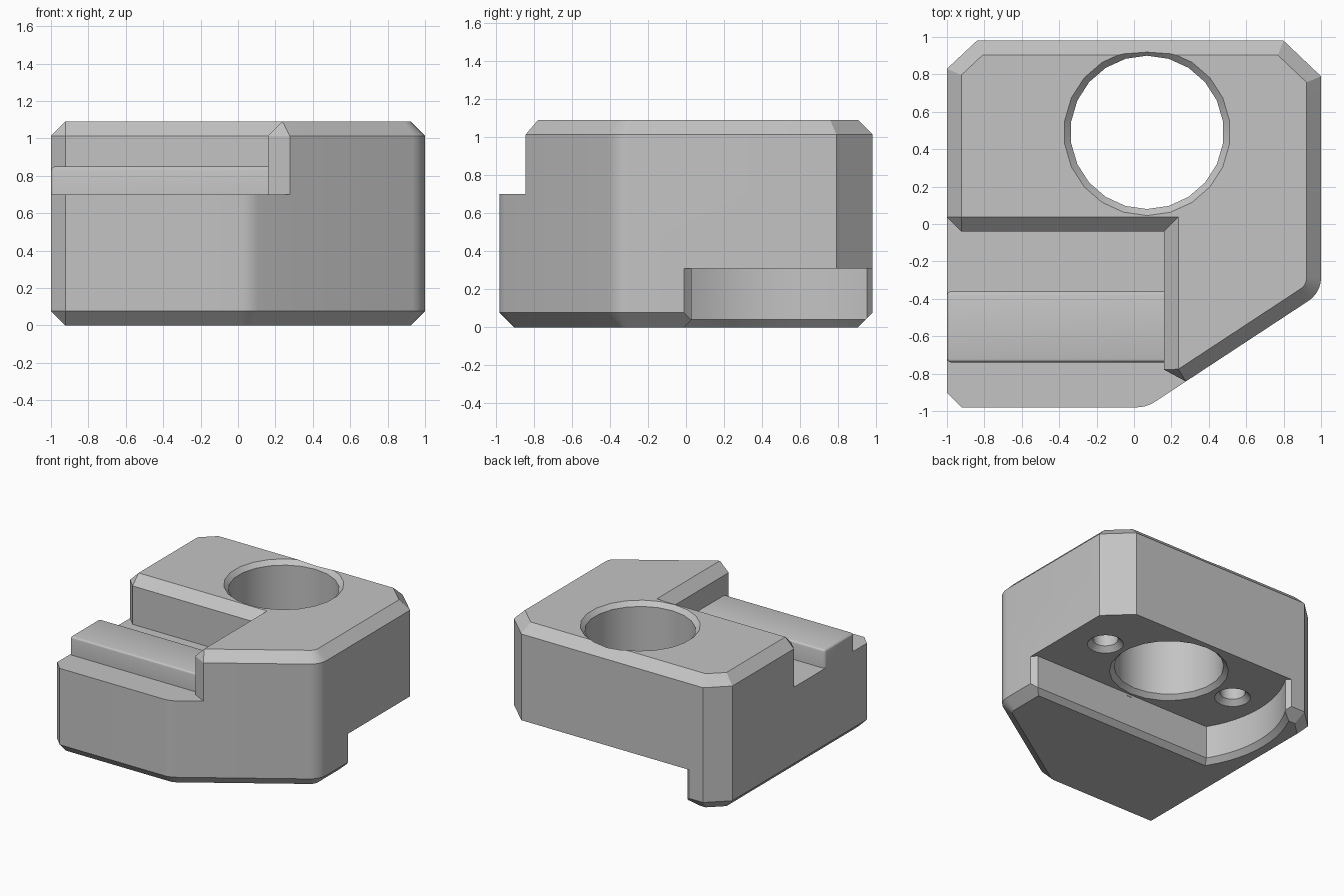
import bpy, bmesh, math
from mathutils import Vector

if "Cube" in bpy.data.objects:
    bpy.data.objects.remove(bpy.data.objects["Cube"])

steel = bpy.data.materials.new("plain_grey")
steel.use_nodes = True
GREY = (0.55, 0.55, 0.55, 1)
steel.diffuse_color = GREY
steel.node_tree.nodes["Principled BSDF"].inputs["Base Color"].default_value = GREY

HEIGHT, SHELF, CEILING, BEVEL = 1.09, 0.70, 0.31, 0.077


def ring(corners, z, inset=0.0):
    """Counter-clockwise outline with sharp, cut or round corners, inset by a distance."""
    pts = []
    for i, (x, y, kind, size) in enumerate(corners):
        b = Vector((x, y))
        u = (b - Vector(corners[i - 1][:2])).normalized()
        v = (Vector(corners[(i + 1) % len(corners)][:2]) - b).normalized()
        n1, n2 = Vector((-u.y, u.x)), Vector((-v.y, v.x))
        mitre = (n1 + n2) / (1 + n1.dot(n2))
        if kind == "round":
            centre = b + mitre * size
            pts += [centre - n1.lerp(n2, k / 5).normalized() * (size - inset) for k in range(6)]
        elif kind == "cut":
            pts += [b + mitre * inset] * 2 if inset else [b - u * size, b + v * size]
        else:
            pts.append(b + mitre * inset)
    return [(p.x, p.y, z) for p in pts]


def add_face(bm, pts):
    bm.faces.new([bm.verts.new(p) for p in pts])


def add_walls(bm, low, high):
    for i in range(len(low)):
        j = (i + 1) % len(low)
        add_face(bm, [low[i], low[j], high[j], high[i]])


def finish(bm, name):
    bmesh.ops.remove_doubles(bm, verts=bm.verts, dist=0.001)
    bmesh.ops.recalc_face_normals(bm, faces=bm.faces)
    mesh = bpy.data.meshes.new(name)
    bm.to_mesh(mesh)
    bm.free()
    obj = bpy.data.objects.new(name, mesh)
    bpy.context.collection.objects.link(obj)
    mesh.materials.append(steel)
    return obj


def loft(name, rings):
    bm = bmesh.new()
    for low, high in zip(rings, rings[1:]):
        add_walls(bm, low, high)
    add_face(bm, rings[0])
    add_face(bm, rings[-1])
    return finish(bm, name)


def circle(x, y, r, z, sides):
    angles = [math.pi / 2 + math.tau * k / sides for k in range(sides)]
    return [(x + r * math.cos(a), y + r * math.sin(a), z) for a in angles]


def cut(target, cutter):
    cutter.hide_render = True
    mod = target.modifiers.new("cut", "BOOLEAN")
    mod.operation, mod.solver, mod.object = "DIFFERENCE", "EXACT", cutter
    bpy.context.view_layer.objects.active = target
    bpy.ops.object.modifier_apply(modifier=mod.name)
    bpy.data.objects.remove(cutter)


# Outlines of the full base and of the raised part above the shelf
nose, side = Vector((0.067, -0.98)), Vector((1.0, -0.367))
slope = (side - nose).normalized()
knee = nose + (side - nose) * 0.1
step = knee + slope * 0.14
shared = [(*side, "round", 0.148), (1, 0.79, "sharp", 0), (0.8, 0.98, "sharp", 0),
          (-0.84, 0.98, "sharp", 0), (-1, 0.83, "sharp", 0)]
base = [(-1, -0.98, "cut", BEVEL), (*nose, "round", 0.17), (*step, "sharp", 0),
        *shared, (-1, -0.04 + BEVEL, "sharp", 0)]
raised = [(*knee, "cut", 0.14), *shared,
          (-1, -0.04, "cut", BEVEL), (knee.x, -0.04, "sharp", 0)]

# Block with bevelled top and bottom and a shelf
bm = bmesh.new()
foot = ring(base, 0, BEVEL)
low = ring(base, BEVEL)
mid = ring(base, SHELF)
up = ring(raised, SHELF)
shoulder = ring(raised, HEIGHT - BEVEL)
crown = ring(raised, HEIGHT, BEVEL)
add_face(bm, foot)
add_walls(bm, foot, low)
add_walls(bm, low, mid)
add_walls(bm, up, shoulder)
add_walls(bm, shoulder, crown)
add_face(bm, crown)
add_face(bm, [mid[-1], *mid[:9], up[0], up[-1], up[-2]])
block = finish(bm, "block")

# Recess under the block, with a round inner end and flared rim
HX, HY = 0.07, 0.49
half = math.asin(0.46 / 0.88)
arc = [(HX - 0.88 * math.cos(a), HY + 0.88 * math.sin(a), "sharp", 0)
       for a in (half - 2 * half * k / 12 for k in range(13))]
ends = [(0.96, 0.03), (1.1, -0.11), (1.3, -0.11), (1.3, 1.3), (-0.826, 1.3), (-0.826, 1.08)]
recess = arc + [(x, y, "sharp", 0) for x, y in ends]
cut(block, loft("recess_cutter", [ring(recess, -0.02, -0.06), ring(recess, 0.04),
                                  ring(recess, CEILING)]))

# Large through hole, chamfered at both ends
bore = [(0.465, CEILING - 0.02), (0.41, CEILING + 0.035),
        (0.41, HEIGHT - 0.035), (0.465, HEIGHT + 0.02)]
cut(block, loft("bore_cutter", [circle(HX, HY, r, z, 22) for r, z in bore]))

# Two small countersunk blind holes in the recess
for sign in (-1, 1):
    pin = [(0.155, CEILING - 0.02), (0.095, CEILING + 0.04), (0.095, 0.61)]
    cut(block, loft("pin_cutter", [circle(HX + sign * 0.62, HY, r, z, 20) for r, z in pin]))

# Rail on the shelf with rounded edges
bm = bmesh.new()
bmesh.ops.create_cube(bm, size=1)
for v in bm.verts:
    v.co = ((knee.x - 1) / 2 + v.co.x * (knee.x + 1), -0.55 + v.co.y * 0.38, 0.775 + v.co.z * 0.15)
bottom = [f for f in bm.faces if f.normal.z < -0.5 or f.calc_center_median().z < SHELF + 0.01]
inner = [f for f in bm.faces if f.calc_center_median().x > knee.x - 0.01]
bmesh.ops.delete(bm, geom=list(set(bottom + inner)), context="FACES")
edges = [e for e in bm.edges if not e.is_boundary]
bmesh.ops.bevel(bm, geom=edges, offset=0.022, segments=3, profile=0.5, affect="EDGES")
rail = finish(bm, "rail")

# Smooth curved walls, keep bevels sharp
bpy.ops.object.select_all(action="DESELECT")
for obj in (block, rail):
    obj.select_set(True)
bpy.context.view_layer.objects.active = block
bpy.ops.object.shade_smooth_by_angle(angle=math.radians(25))
